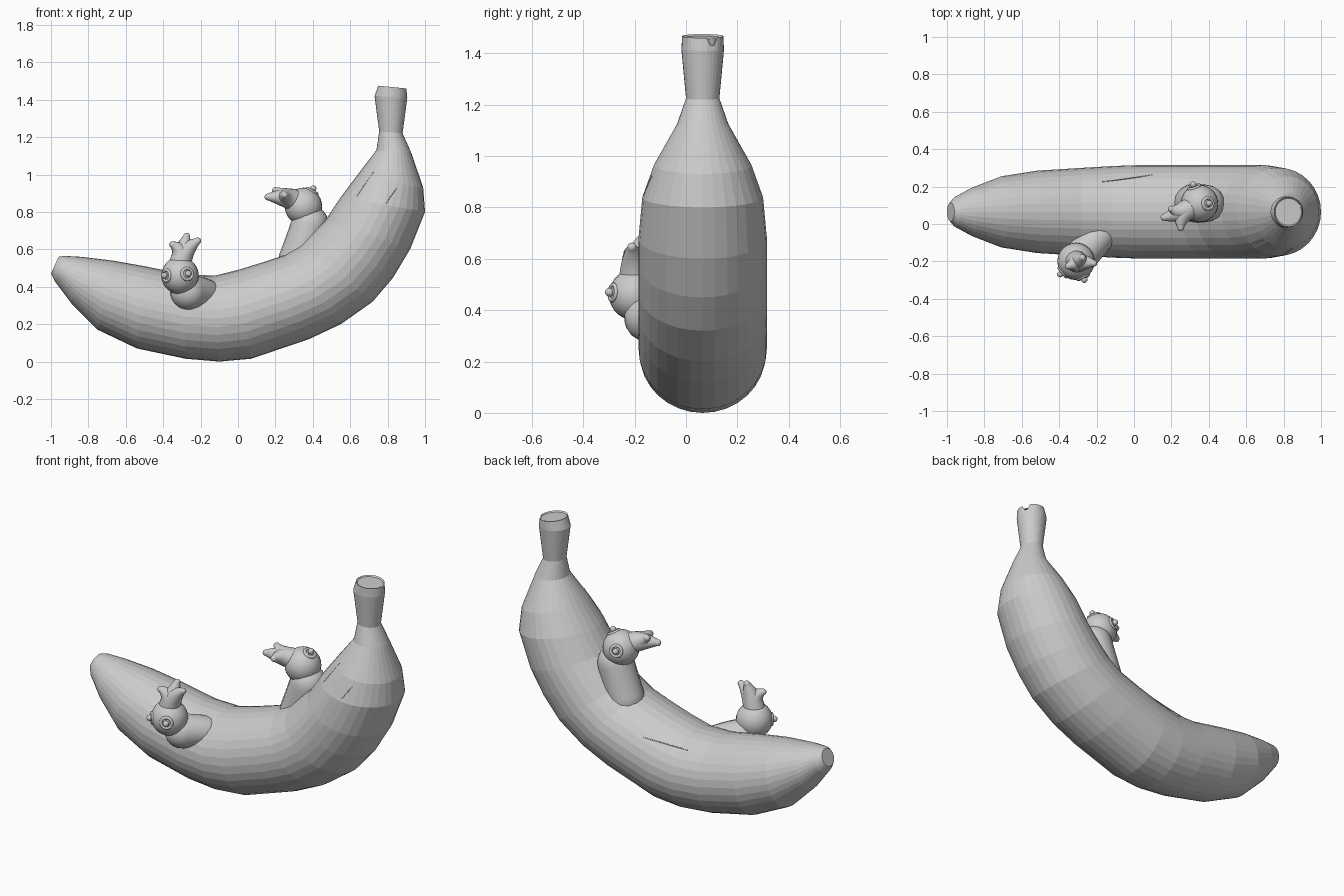
import bpy, bmesh, math
from mathutils import Vector
from mathutils.bvhtree import BVHTree

if "Cube" in bpy.data.objects:
    bpy.data.objects.remove(bpy.data.objects["Cube"])

CY = 0.065      # banana centre plane


def finish(bm, name, smooth=True):
    bmesh.ops.recalc_face_normals(bm, faces=bm.faces)
    me = bpy.data.meshes.new(name)
    bm.to_mesh(me)
    bm.free()
    for p in me.polygons:
        p.use_smooth = smooth
    ob = bpy.data.objects.new(name, me)
    bpy.context.collection.objects.link(ob)
    return ob


def skin(bm, rings):
    n = len(rings[0])
    for a, b in zip(rings, rings[1:]):
        for i in range(n):
            j = (i + 1) % n
            bm.faces.new((a[i], a[j], b[j], b[i]))
    bm.faces.new(rings[0])
    bm.faces.new(rings[-1])


def ball(name, c, r):
    bm = bmesh.new()
    bmesh.ops.create_uvsphere(bm, u_segments=24, v_segments=14, radius=r)
    bmesh.ops.translate(bm, verts=bm.verts, vec=c)
    return finish(bm, name)


def bez(a, b, c, t):
    return a.lerp(b, t).lerp(b.lerp(c, t), t)


def lobe(name, pts, radii, n=16, steps=12):
    """Round-ended tube along a three-point bend, with blended radii."""
    a, b, c = map(Vector, pts)
    path = []
    d0, d1 = (b - a).normalized(), (c - b).normalized()
    for k in range(1, 6):
        s = k / 6 * math.pi / 2
        path.append((a - d0 * radii[0] * math.cos(s), d0, radii[0] * math.sin(s)))
    for k in range(steps + 1):
        t = k / steps
        d = (b - a).lerp(c - b, t).normalized()
        r = (1-t)**2 * radii[0] + 2*t*(1-t) * radii[1] + t*t * radii[2]
        path.append((bez(a, b, c, t), d, r))
    for k in range(5, 0, -1):
        s = k / 6 * math.pi / 2
        path.append((c + d1 * radii[2] * math.cos(s), d1, radii[2] * math.sin(s)))
    ref = d0.orthogonal()
    bm = bmesh.new()
    rings = []
    for p, d, r in path:
        u = (ref - d * ref.dot(d)).normalized()
        ref, v = u, d.cross(u)
        rings.append([bm.verts.new(p + (u * math.cos(w) + v * math.sin(w)) * r)
                      for w in (2 * math.pi * i / n for i in range(n))])
    skin(bm, rings)
    return finish(bm, name)


def eye(name, head, pos):
    """Raised rim with a small pupil, facing away from the head centre."""
    head, pos = Vector(head), Vector(pos)
    d = (pos - head).normalized()
    bpy.ops.mesh.primitive_torus_add(location=head + d * 0.093, major_radius=0.03,
                                     minor_radius=0.009, major_segments=20, minor_segments=8,
                                     rotation=d.to_track_quat('Z', 'Y').to_euler())
    bpy.context.object.name = name + "_rim"
    for p in bpy.context.object.data.polygons:
        p.use_smooth = True
    ball(name + "_pupil", head + d * 0.108, 0.017)


# Banana: inner point (x, z), outer point (x, z), half width in y
sections = [
    (-.96, .56, -1.0, .47, .05), (-.93, .565, -.98, .43, .08), (-.84, .56, -.89, .31, .13),
    (-.67, .54, -.75, .17, .19), (-.5, .51, -.54, .07, .22), (-.28, .465, -.28, .015, .235),
    (-.12, .46, -.1, 0, .245), (0, .49, .07, .015, .25), (.13, .53, .38, .12, .25),
    (.25, .57, .55, .2, .25), (.33, .62, .72, .32, .25), (.4, .69, .83, .45, .25),
    (.47, .76, .92, .6, .25), (.55, .88, 1.0, .8, .235), (.64, 1.0, .99, .93, .19),
    (.74, 1.13, .925, 1.12, .10), (.755, 1.23, .88, 1.22, .065),
    (.73, 1.42, .905, 1.41, .083), (.75, 1.475, .9, 1.46, .08), (.755, 1.468, .895, 1.453, .072)]
N = 32
bm = bmesh.new()
rings = []
for ix, iz, ox, oz, hw in sections:
    m = Vector(((ix + ox) / 2, CY, (iz + oz) / 2))
    h = Vector(((ox - ix) / 2, 0, (oz - iz) / 2))
    rings.append([bm.verts.new(m + h * math.cos(w) + Vector((0, hw * math.sin(w), 0)))
                  for w in (2 * math.pi * i / N for i in range(N))])
for i in (2, 3):                      # small nick in the stem rim
    rings[-2][i].co.z -= 0.03
    rings[-1][i].co.z -= 0.025
skin(bm, rings)
bmesh.ops.recalc_face_normals(bm, faces=bm.faces)
tree = BVHTree.FromBMesh(bm)
finish(bm, "banana_body", smooth=False)

# Thin streaks lying on the peel
streaks = [((.74, -.05, .99), (.66, -.07, .86)), ((.84, -.12, .92), (.79, -.14, .84)),
           ((-.17, .24, .42), (.1, .25, .41))]
for k, (a, b) in enumerate(streaks):
    p = [tree.find_nearest(Vector(a).lerp(Vector(b), t))[0] for t in (0, .5, 1)]
    lobe("peel_streak_%d" % k, p, (.002, .003, .002), n=6, steps=6)

# Two little birds: head, neck bend, crest base, crest tips, eyes
birds = {
    "front_bird": dict(
        head=(-.31, -.2, .46), neck=[(-.265, -.145, .37), (-.22, -.1, .37), (-.18, -.06, .36)],
        neck_r=(.096, .09, .085), base=(-.31, -.2, .52),
        tips=[(-.35, -.225, .625), (-.275, -.18, .67), (-.215, -.21, .645)],
        eyes=[(-.39, -.265, .46), (-.265, -.3, .47)]),
    "inner_bird": dict(
        head=(.35, .11, .83), neck=[(.385, .11, .735), (.36, .11, .65), (.32, .11, .54)],
        neck_r=(.1, .103, .105), base=(.31, .09, .86),
        tips=[(.16, .035, .88), (.25, -.02, .89), (.2, .08, .915)],
        eyes=[(.4, .11, .92), (.32, .2, .85)]),
}
for name, b in birds.items():
    ball(name + "_head", b["head"], 0.1)
    lobe(name + "_neck", b["neck"], b["neck_r"])
    base = Vector(b["base"])
    middle = sum((Vector(t) for t in b["tips"]), Vector()) / 3
    for k, t in enumerate(b["tips"]):
        bend = base.lerp(middle, 0.6)
        lobe("%s_crest_%d" % (name, k), (base, bend, t), (.06, .055, .018))
    for k, e in enumerate(b["eyes"]):
        eye("%s_eye_%d" % (name, k), b["head"], e)
